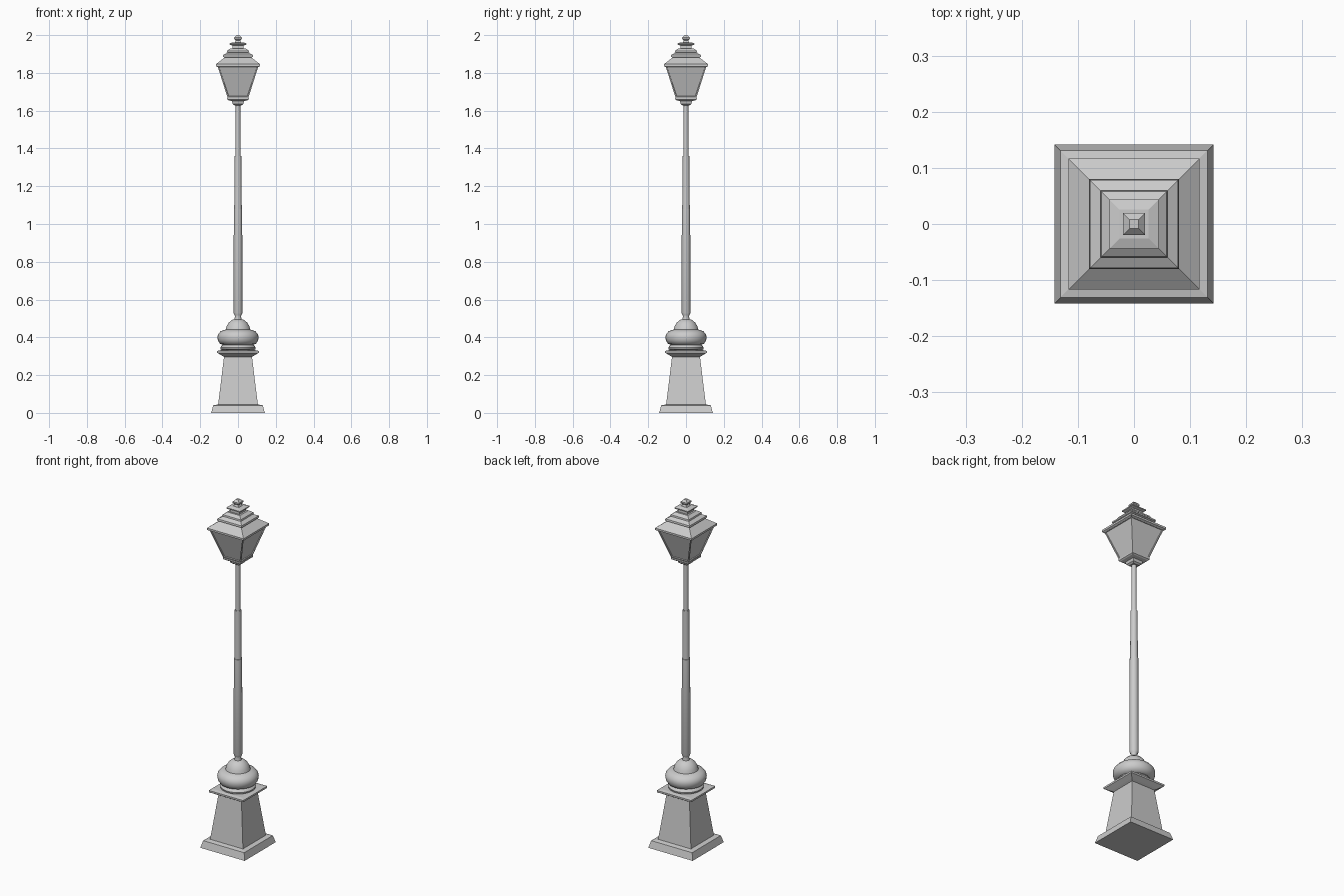
import bpy, bmesh, math

old = bpy.data.objects.get("Cube")
if old:
    bpy.data.objects.remove(old)

metal = bpy.data.materials.new("grey metal")
metal.use_nodes = True
metal.diffuse_color = (0.6, 0.6, 0.6, 1)
metal.node_tree.nodes["Principled BSDF"].inputs["Base Color"].default_value = metal.diffuse_color


def loft(name, profile, sides):
    """Stack rings of (half width, height) into a closed solid; four sides give square tiers."""
    bm = bmesh.new()
    square = sides == 4
    grow = math.sqrt(2) if square else 1
    turn = math.pi / sides if square else 0
    rings = []
    for r, z in profile:
        angles = [turn + math.tau * i / sides for i in range(sides)]
        rings.append([bm.verts.new((r * grow * math.cos(a), r * grow * math.sin(a), z)) for a in angles])
    for low, high in zip(rings, rings[1:]):
        for i in range(sides):
            j = (i + 1) % sides
            bm.faces.new((low[i], low[j], high[j], high[i]))
    bm.faces.new(rings[0][::-1])
    bm.faces.new(rings[-1])
    return finish(name, bm, not square)


def finish(name, bm, smooth=False):
    mesh = bpy.data.meshes.new(name)
    bm.to_mesh(mesh)
    bm.free()
    mesh.materials.append(metal)
    obj = bpy.data.objects.new(name, mesh)
    bpy.context.collection.objects.link(obj)
    if smooth:
        bpy.ops.object.select_all(action='DESELECT')
        obj.select_set(True)
        bpy.context.view_layer.objects.active = obj
        bpy.ops.object.shade_smooth_by_angle(angle=math.radians(35))
    return obj


# Square pedestal with its foot and cap
loft("plinth", [(.142, 0), (.131, .04), (.105, .045)], 4)
loft("pedestal", [(.105, .045), (.074, .297)], 4)
loft("pedestal_cap", [(.074, .297), (.085, .303), (.11, .318), (.11, .328), (.09, .332)], 4)

# Turned mouldings
loft("lower_ring", [(.08, .33), (.092, .337), (.094, .346), (.086, .357), (.075, .363)], 32)
loft("bulb", [(.075, .358), (.095, .366), (.106, .382), (.109, .4), (.106, .416),
              (.092, .432), (.066, .441)], 32)
loft("dome", [(.066, .438), (.061, .457), (.05, .477), (.035, .49), (.024, .495)], 32)

# Stepped pole
loft("pole_collar", [(.02, .49), (.016, .51), (.02, .53)], 16)
loft("lower_pole", [(.018, .515), (.024, .53), (.022, 1.08)], 16)
loft("middle_pole", [(.02, 1.08), (.018, 1.36)], 16)
loft("upper_pole", [(.0135, 1.36), (.012, 1.635)], 16)

# Lantern seat and body with recessed panes
loft("lantern_seat", [(.018, 1.628), (.028, 1.635), (.032, 1.65), (.05, 1.655), (.057, 1.66), (.057, 1.668)], 4)
lantern = loft("lantern_body", [(.055, 1.668), (.108, 1.835)], 4)
bm = bmesh.new()
bm.from_mesh(lantern.data)
panes = [f for f in bm.faces if abs(f.normal.z) < .9]
bmesh.ops.inset_individual(bm, faces=panes, thickness=.009, depth=0)
bmesh.ops.inset_individual(bm, faces=panes, thickness=.001, depth=-.005)
bm.to_mesh(lantern.data)
bm.free()

# Tiered roof
loft("eaves", [(.108, 1.83), (.117, 1.835), (.117, 1.846), (.07, 1.882)], 4)
loft("large_tier", [(.066, 1.88), (.08, 1.885), (.078, 1.895), (.058, 1.906)], 4)
loft("middle_tier", [(.048, 1.904), (.06, 1.909), (.058, 1.917), (.04, 1.93)], 4)
loft("small_tier", [(.03, 1.925), (.03, 1.945), (.044, 1.95), (.044, 1.956), (.026, 1.962)], 4)
loft("finial", [(.018, 1.96), (.012, 1.972), (.02, 1.98), (.02, 1.988), (.008, 2.0)], 4)
